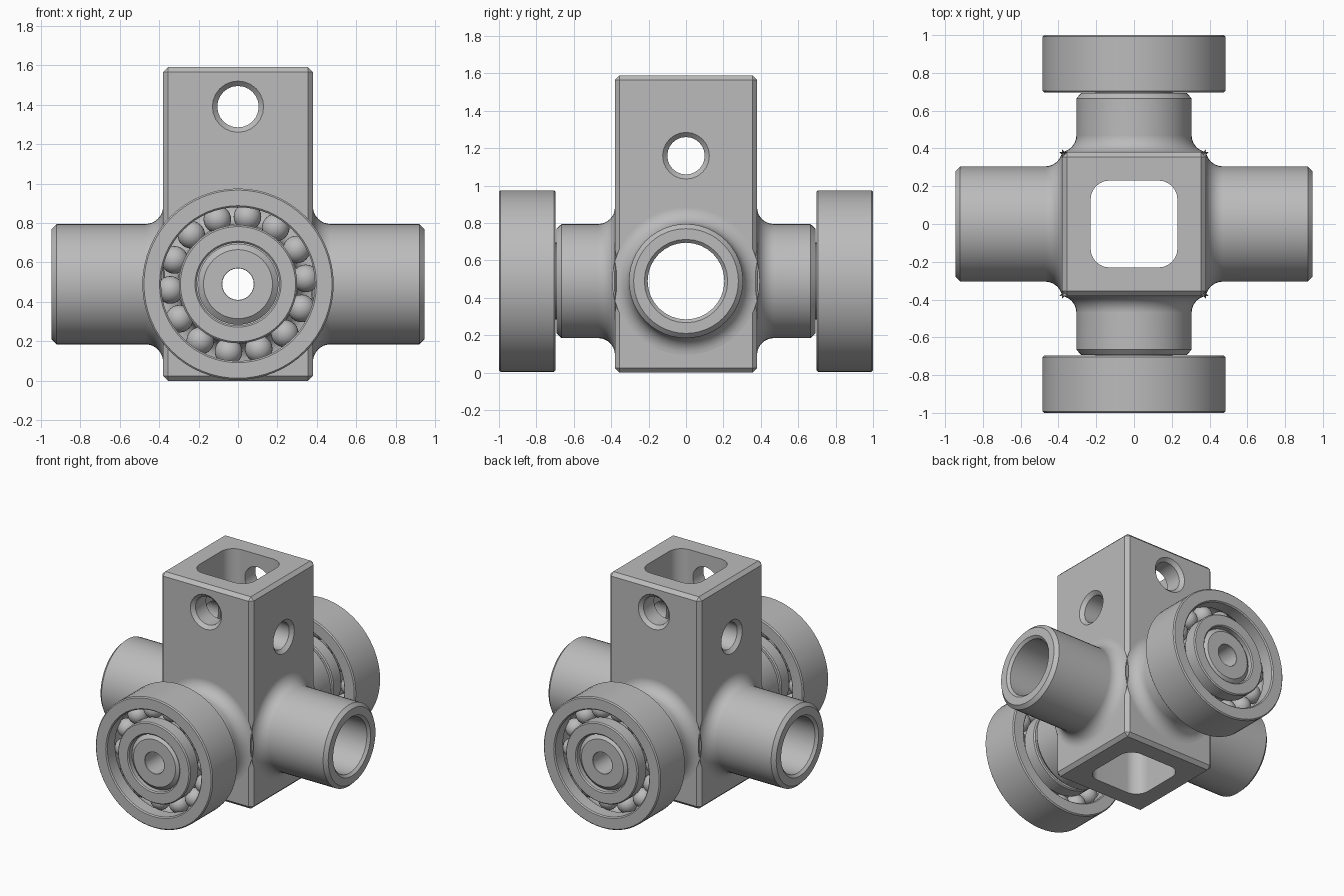
import bpy, bmesh
from math import pi, sin, cos, radians
from mathutils import Matrix, Vector

cube = bpy.data.objects.get("Cube")
if cube:
    bpy.data.objects.remove(cube, do_unlink=True)

steel = bpy.data.materials.new("steel grey")
steel.use_nodes = True
GREY = (0.5, 0.5, 0.5, 1)
steel.diffuse_color = GREY
steel.node_tree.nodes["Principled BSDF"].inputs["Base Color"].default_value = GREY

AXLE = 0.49      # height of the hub axis
HALF = 0.38      # half width of the block


def facing(turn, height=AXLE):
    """Local z points to the front, then turns by quarter steps about the vertical."""
    return (Matrix.Translation((0, 0, height)) @ Matrix.Rotation(turn * pi / 2, 4, 'Z')
            @ Matrix.Rotation(pi / 2, 4, 'X'))


def make(name, bm, matrix=Matrix()):
    bmesh.ops.remove_doubles(bm, verts=bm.verts, dist=1e-5)
    bmesh.ops.recalc_face_normals(bm, faces=bm.faces)
    bm.transform(matrix)
    mesh = bpy.data.meshes.new(name)
    bm.to_mesh(mesh)
    bm.free()
    mesh.materials.append(steel)
    obj = bpy.data.objects.new(name, mesh)
    bpy.context.collection.objects.link(obj)
    return obj


def lathe(name, profile, matrix, steps=64):
    """Revolve a closed outline of (radius, distance) points."""
    bm = bmesh.new()
    verts = [bm.verts.new((r, 0, t)) for r, t in profile]
    edges = [bm.edges.new((a, b)) for a, b in zip(verts, verts[1:] + verts[:1])
             if a.co.x > 0 or b.co.x > 0]
    bmesh.ops.spin(bm, geom=verts + edges, axis=(0, 0, 1), cent=(0, 0, 0),
                   angle=2 * pi, steps=steps)
    return make(name, bm, matrix)


def box(name, half, low, high, bevel, segments, upright_only):
    bm = bmesh.new()
    bmesh.ops.create_cube(bm, size=1)
    bm.transform(Matrix.Translation((0, 0, (low + high) / 2))
                 @ Matrix.Diagonal((2 * half, 2 * half, high - low, 1)))
    edges = [e for e in bm.edges if not upright_only
             or abs(e.verts[0].co.z - e.verts[1].co.z) > 0.1]
    bmesh.ops.bevel(bm, geom=edges, offset=bevel, segments=segments,
                    profile=0.5, affect='EDGES')
    return make(name, bm)


def combine(target, tool, operation):
    mod = target.modifiers.new("cut", 'BOOLEAN')
    mod.object, mod.operation, mod.solver = tool, operation, 'EXACT'
    graph = bpy.context.evaluated_depsgraph_get()
    mesh = bpy.data.meshes.new_from_object(target.evaluated_get(graph))
    target.modifiers.clear()
    target.data = mesh
    bpy.data.objects.remove(tool, do_unlink=True)


def smooth(obj, angle=30):
    bpy.ops.object.select_all(action='DESELECT')
    obj.select_set(True)
    bpy.context.view_layer.objects.active = obj
    bpy.ops.object.shade_smooth_by_angle(angle=radians(angle))


# Block with four filleted arms: plain tubes left and right, stepped journals front and back
body = box("body", HALF, 0, 1.59, 0.025, 1, False)
R, F = 0.305, 0.09
fillet = [(R + F - F * sin(a), HALF + F - F * cos(a))
          for a in (i * pi / 16 for i in range(9))]
root = [(0, 0.3), (0.3, 0.3)] + fillet
tube = root + [(R, 0.92), (R - 0.025, 0.945), (0, 0.945)]
journal = root + [(R, 0.665), (R - 0.025, 0.693), (0.205, 0.693),
                  (0.205, 0.965), (0.175, 0.99), (0, 0.99)]
for turn in range(4):
    arm = lathe("arm", tube if turn % 2 else journal, facing(turn), 48)
    combine(body, arm, 'UNION')

# Hollow centre, arm bores and countersunk cross holes
combine(body, box("cavity", 0.23, -0.1, 1.7, 0.1, 6, True), 'DIFFERENCE')


def bore(radius, face, flare, turn, height, steps):
    end = face + 0.01
    side = [(0, end), (radius + flare * 1.4, end), (radius + flare, face),
            (radius, face - flare)]
    outline = side + [(r, -t) for r, t in reversed(side)]
    combine(body, lathe("cutter", outline, facing(turn, height), steps), 'DIFFERENCE')


bore(0.205, 0.945, 0.018, 1, AXLE, 32)
bore(0.08, 0.99, 0.002, 0, AXLE, 24)
bore(0.105, HALF, 0.025, 0, 1.39, 24)
bore(0.1, HALF, 0.025, 1, 1.16, 24)
smooth(body)
weighted = body.modifiers.new("flat face normals", 'WEIGHTED_NORMAL')
weighted.keep_sharp = True

# Ball bearings on the front and back journals
NEAR, FAR = 0.697, 1.0
MID = (NEAR + FAR) / 2
PITCH, BALL, COUNT = 0.345, 0.07, 14


def race(inner, outer, groove_outside):
    """Ring outline with bevelled rims and a ball groove on one wall."""
    b = 0.008
    sign = 1 if groove_outside else -1
    wall, back = (outer, inner) if groove_outside else (inner, outer)
    reach = abs(PITCH - wall)
    spread = (1 - (reach / BALL) ** 2) ** 0.5
    groove = []
    for i in range(9):
        t = spread * (i / 4 - 1)
        groove.append((PITCH - sign * BALL * (1 - t * t) ** 0.5, MID + BALL * t))
    return ([(back, NEAR + b), (back + sign * b, NEAR), (wall - sign * b, NEAR),
             (wall, NEAR + b)] + groove
            + [(wall, FAR - b), (wall - sign * b, FAR), (back + sign * b, FAR),
               (back, FAR - b)])


for side, turn in (("front", 0), ("back", 2)):
    frame = facing(turn)
    smooth(lathe(side + "_outer_race", race(0.39, 0.485, False), frame))
    smooth(lathe(side + "_inner_race", race(0.21, 0.3, True), frame))
    bm = bmesh.new()
    for i in range(COUNT):
        a = radians(8) + i * 2 * pi / COUNT
        spot = Vector((PITCH * sin(a), PITCH * cos(a), MID))
        bmesh.ops.create_uvsphere(bm, u_segments=24, v_segments=14, radius=BALL,
                                  matrix=Matrix.Translation(spot))
    smooth(make(side + "_balls", bm, frame), 60)
